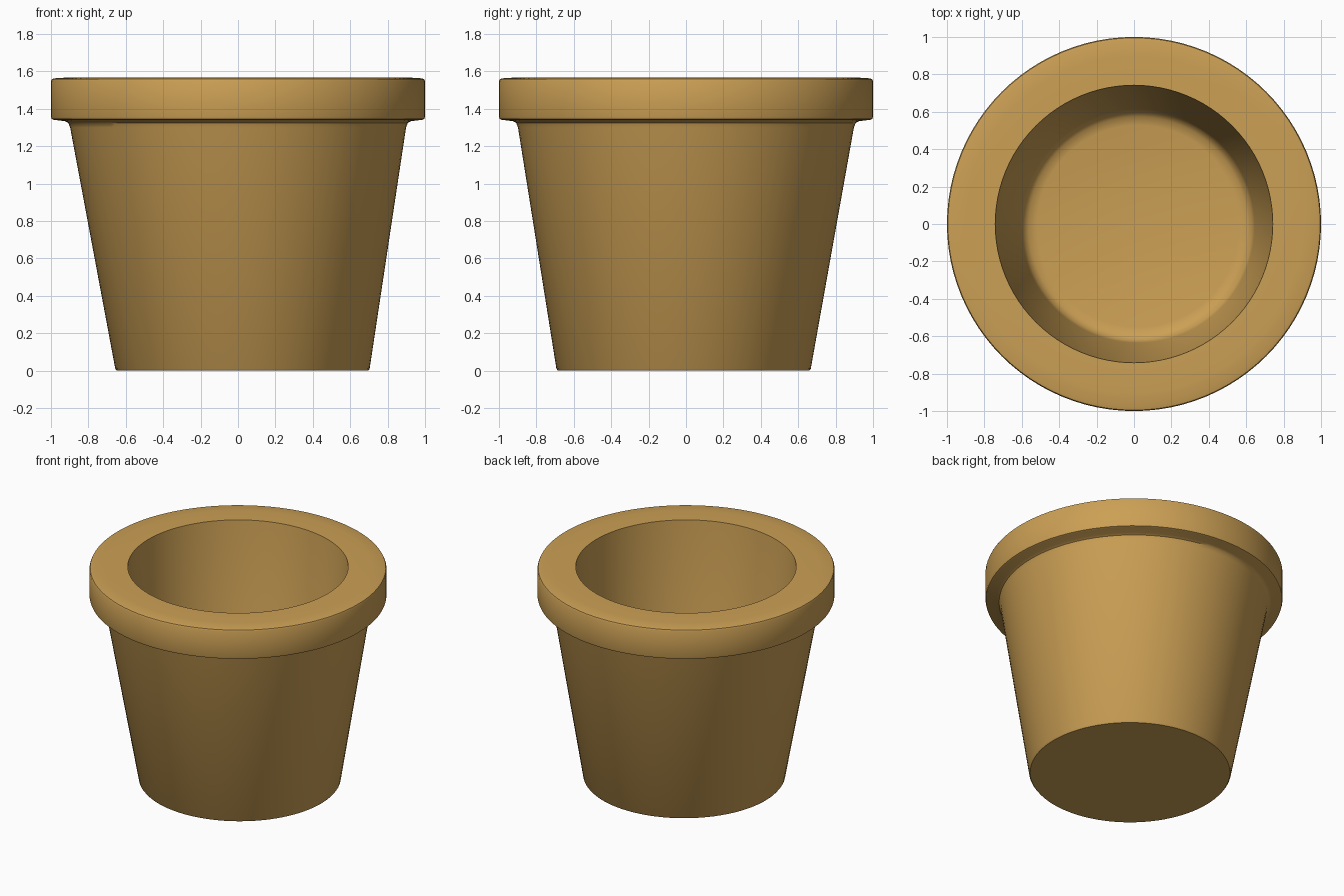
import bpy, bmesh, math

if "Cube" in bpy.data.objects:
    bpy.data.objects.remove(bpy.data.objects["Cube"])

SIDES = 96
LEAN = (0.024, -0.013)   # sideways shift of the foot relative to the rim

# Half section (radius, height): underside, outer wall, rim, inner wall, floor
profile = [
    (0.672, 0.0), (0.68, 0.01), (0.898, 1.30), (0.908, 1.325), (0.925, 1.334),
    (0.985, 1.341), (0.996, 1.346), (1.0, 1.358), (1.0, 1.548), (0.995, 1.559),
    (0.98, 1.563), (0.90, 1.568), (0.742, 1.568),
    (0.625, 0.23), (0.612, 0.19), (0.585, 0.165), (0.54, 0.155),
]

bm = bmesh.new()
rings = []
for r, z in profile:
    k = max(0.0, 1 - z / 1.33)
    rings.append([bm.verts.new((r * math.cos(a) + LEAN[0] * k,
                                r * math.sin(a) + LEAN[1] * k, z))
                  for a in (2 * math.pi * i / SIDES for i in range(SIDES))])
for lo, hi in zip(rings, rings[1:]):
    for i in range(SIDES):
        j = (i + 1) % SIDES
        bm.faces.new((lo[i], lo[j], hi[j], hi[i]))

# Underside and inner floor
bm.faces.new(rings[0][::-1])
bm.faces.new(rings[-1])
bmesh.ops.recalc_face_normals(bm, faces=bm.faces)

mesh = bpy.data.meshes.new("flower_pot")
bm.to_mesh(mesh)
bm.free()
pot = bpy.data.objects.new("flower_pot", mesh)
bpy.context.collection.objects.link(pot)

# Ochre clay colour
clay = bpy.data.materials.new("ochre_clay")
clay.diffuse_color = (0.60, 0.35, 0.09, 1)
clay.use_nodes = True
clay.node_tree.nodes["Principled BSDF"].inputs["Base Color"].default_value = clay.diffuse_color
mesh.materials.append(clay)

# Smooth walls with crisp edges
bpy.context.view_layer.objects.active = pot
pot.select_set(True)
bpy.ops.object.shade_smooth_by_angle(angle=math.radians(40))
